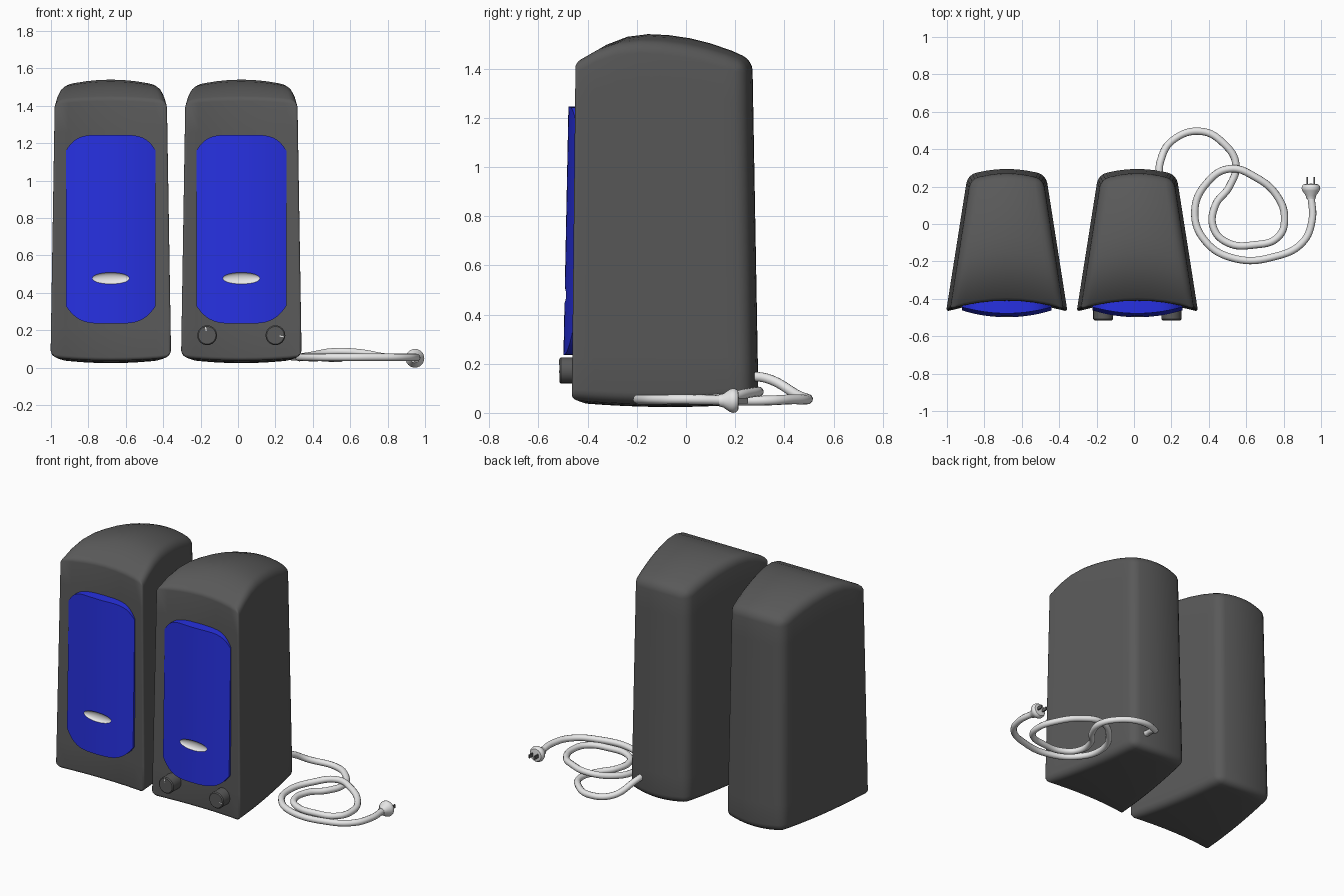
import bpy, bmesh, math
from mathutils import Matrix, Vector

cube = bpy.data.objects.get("Cube")
if cube:
    bpy.data.objects.remove(cube, do_unlink=True)


def material(name, rgb):
    m = bpy.data.materials.new(name)
    m.use_nodes = True
    m.diffuse_color = (*rgb, 1)
    m.node_tree.nodes["Principled BSDF"].inputs["Base Color"].default_value = (*rgb, 1)
    return m


GREY = material("charcoal plastic", (0.10, 0.10, 0.10))
BLUE = material("blue grille", (0.02, 0.03, 0.75))
WHITE = material("white plastic", (0.8, 0.8, 0.8))
METAL = material("dark metal", (0.12, 0.12, 0.12))


def make(name, bm, *mats):
    bmesh.ops.recalc_face_normals(bm, faces=bm.faces)
    mesh = bpy.data.meshes.new(name)
    bm.to_mesh(mesh)
    bm.free()
    for m in mats:
        mesh.materials.append(m)
    obj = bpy.data.objects.new(name, mesh)
    bpy.context.collection.objects.link(obj)
    return obj


def activate(obj):
    bpy.ops.object.select_all(action="DESELECT")
    obj.select_set(True)
    bpy.context.view_layer.objects.active = obj


def finish(obj, angle=35):
    """Apply modifiers, then smooth while keeping hard edges."""
    activate(obj)
    for mod in list(obj.modifiers):
        bpy.ops.object.modifier_apply(modifier=mod.name)
    bpy.ops.object.shade_smooth_by_angle(angle=math.radians(angle))


def lathe(name, profile, center, mat, steps=24):
    """Revolve (radius, y) points around the y axis."""
    bm = bmesh.new()
    vs = [bm.verts.new((r, y, 0)) for r, y in profile]
    for a, b in zip(vs, vs[1:]):
        bm.edges.new((a, b))
    bmesh.ops.spin(bm, geom=bm.verts[:] + bm.edges[:], axis=(0, 1, 0), cent=(0, 0, 0),
                   angle=math.tau, steps=steps)
    bmesh.ops.remove_doubles(bm, verts=bm.verts, dist=0.0005)
    obj = make(name, bm, mat)
    obj.location = center
    finish(obj)
    return obj


def box(name, size, center, mat, turn=0):
    bm = bmesh.new()
    bmesh.ops.create_cube(bm, size=1, matrix=Matrix.Diagonal((*size, 1)))
    obj = make(name, bm, mat)
    obj.location = center
    obj.rotation_euler.y = turn
    return obj


def shape_cabinet(co):
    """Bend a unit block into the tapered, bowed cabinet."""
    u, v, w = co
    back, h = (v + 1) / 2, (w + 1) / 2
    x = u * (0.325 - 0.115 * back) * (1 - 0.07 * h)
    front_y = -0.468 + 0.015 * h + 0.045 * (1 - u * u)
    back_y = 0.262 - 0.025 * h + 0.033 * (1 - u * u)
    y = front_y + (back_y - front_y) * back
    crest = v + 0.25
    drop = 0.13 * (crest / 0.75) ** 2 * 0.75 if crest < 0 else 0.105 * (crest / 1.25) ** 2
    top = 1.54 - drop - 0.035 * u * u * (1 - 0.5 * v * v)
    bottom = 0.024 + 0.016 * u * u + 0.015 * v * v
    return Vector((x, y, bottom + (top - bottom) * h))


def cabinet(name, cx):
    bm = bmesh.new()
    bmesh.ops.create_cube(bm, size=2)
    bmesh.ops.subdivide_edges(bm, edges=bm.edges[:], cuts=7, use_grid_fill=True)
    weight = bm.edges.layers.float.new("bevel_weight_edge")
    for e in bm.edges:
        a, b = (v.co for v in e.verts)
        outer = [abs(a[i]) > 0.999 and abs(a[i] - b[i]) < 0.001 for i in range(3)]
        if sum(outer) >= 2:
            e[weight] = 0.4 if outer[1] and a.y < 0 else 1.0
    for v in bm.verts:
        v.co = shape_cabinet(v.co)
    obj = make(name, bm, GREY)
    obj.location.x = cx
    bevel = obj.modifiers.new("rounding", "BEVEL")
    bevel.limit_method = "WEIGHT"
    bevel.width = 0.042
    bevel.segments = 4
    finish(obj, 50)


def grille(name, cx):
    """Bowed panel with rounded ends and a scooped oval badge."""
    bm = bmesh.new()
    columns = []
    n = 28
    for i in range(n + 1):
        u = math.sin((i / n - 0.5) * math.pi)
        x = 0.24 * u
        top = 1.245 - 0.085 * abs(u) ** 5
        bottom = 0.235 + 0.095 * abs(u) ** 4
        ring = []
        for z, is_front in ((bottom, True), (top, True), (top, False), (bottom, False)):
            y = -0.503 + 0.02 * z + 0.035 * u * u if is_front else -0.40
            ring.append(bm.verts.new((x, y, z)))
        columns.append(ring)
    for a, b in zip(columns, columns[1:]):
        for k in range(4):
            bm.faces.new((a[k], a[(k + 1) % 4], b[(k + 1) % 4], b[k]))
    bm.faces.new(columns[0])
    bm.faces.new(columns[-1])
    obj = make(name, bm, BLUE, WHITE)

    # Oval scoop
    cutter_bm = bmesh.new()
    bmesh.ops.create_uvsphere(cutter_bm, u_segments=32, v_segments=16, radius=1,
                              matrix=Matrix.Translation((0, -0.494, 0.478))
                              @ Matrix.Diagonal((0.105, 0.02, 0.031, 1)))
    cutter = make("badge_cutter", cutter_bm, BLUE, WHITE)
    cutter.hide_render = True
    scoop = obj.modifiers.new("badge scoop", "BOOLEAN")
    scoop.operation = "DIFFERENCE"
    scoop.solver = "EXACT"
    scoop.object = cutter
    finish(obj, 30)
    bpy.data.objects.remove(cutter, do_unlink=True)
    for p in obj.data.polygons:
        c = p.center
        inside = (c.x / 0.105) ** 2 + ((c.z - 0.478) / 0.031) ** 2 < 1.02
        p.material_index = 1 if inside else 0
    obj.location.x = cx


# Two matching speakers
for side, cx in (("right", -0.68), ("left", 0.018)):
    cabinet(side + "_cabinet", cx)
    grille(side + "_grille", cx)

# Control knobs with pointer marks
KNOB = [(0, -0.515), (0.047, -0.515), (0.053, -0.509), (0.053, -0.42), (0, -0.42)]
for label, x, turn in (("right", -0.165, -0.2), ("left", 0.2, 1.75)):
    lathe(label + "_knob", KNOB, (x, 0, 0.173), GREY)
    reach = 0.034
    box(label + "_knob_pointer", (0.006, 0.004, 0.022),
        (x + reach * math.sin(turn), -0.515, 0.173 + reach * math.cos(turn)), WHITE, turn)

# Looped power cable
path = [(0.135, 0.24, 0.15), (0.14, 0.33, 0.14), (0.21, 0.45, 0.075), (0.36, 0.495, 0.055),
        (0.48, 0.43, 0.055), (0.545, 0.32, 0.05), (0.51, 0.2, 0.05), (0.435, 0.1, 0.055),
        (0.425, -0.02, 0.055), (0.5, -0.1, 0.055), (0.64, -0.112, 0.055), (0.77, -0.07, 0.055),
        (0.805, 0.03, 0.055), (0.765, 0.15, 0.06), (0.65, 0.25, 0.08), (0.51, 0.295, 0.085),
        (0.39, 0.22, 0.065), (0.325, 0.07, 0.055), (0.38, -0.09, 0.055), (0.54, -0.185, 0.055),
        (0.75, -0.175, 0.055), (0.9, -0.1, 0.055), (0.952, 0.02, 0.055), (0.947, 0.15, 0.052)]
curve = bpy.data.curves.new("power_cable", "CURVE")
curve.dimensions = "3D"
curve.bevel_depth = 0.02
curve.bevel_resolution = 3
curve.resolution_u = 8
curve.use_fill_caps = True
spline = curve.splines.new("BEZIER")
spline.bezier_points.add(len(path) - 1)
for point, co in zip(spline.bezier_points, path):
    point.co = co
    point.handle_left_type = point.handle_right_type = "AUTO"
curve.materials.append(WHITE)
cable = bpy.data.objects.new("power_cable", curve)
bpy.context.collection.objects.link(cable)
activate(cable)
bpy.ops.object.convert(target="MESH")
finish(bpy.context.view_layer.objects.active, 60)

# Plug and prongs
PLUG = [(0, 0.135), (0.024, 0.135), (0.028, 0.152), (0.046, 0.178), (0.05, 0.19),
        (0.048, 0.202), (0.04, 0.212), (0, 0.216)]
lathe("plug", PLUG, (0.946, 0, 0.05), WHITE)
for label, x in (("right", 0.927), ("left", 0.965)):
    box(label + "_prong", (0.008, 0.06, 0.022), (x, 0.222, 0.05), METAL)
